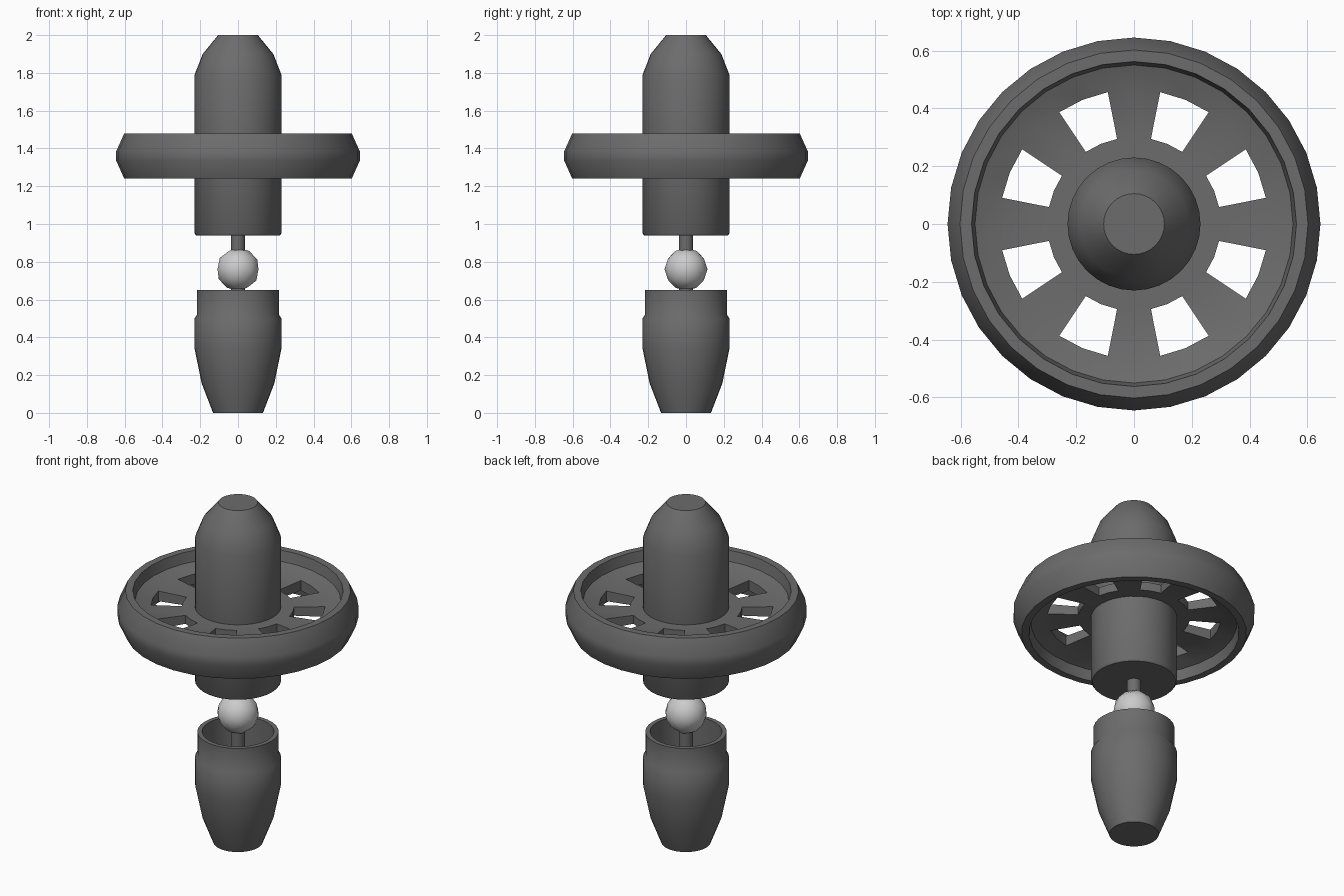
import bpy, bmesh, math

if "Cube" in bpy.data.objects:
    bpy.data.objects.remove(bpy.data.objects["Cube"])

SEG = 32
dark = bpy.data.materials.new("dark_grey")
dark.diffuse_color = (0.15, 0.15, 0.15, 1)
dark.use_nodes = True
dark.node_tree.nodes["Principled BSDF"].inputs["Base Color"].default_value = dark.diffuse_color


def finish(bm, name, angle=50, mat=dark):
    bmesh.ops.remove_doubles(bm, verts=bm.verts, dist=1e-5)
    bmesh.ops.recalc_face_normals(bm, faces=bm.faces)
    me = bpy.data.meshes.new(name)
    bm.to_mesh(me)
    bm.free()
    ob = bpy.data.objects.new(name, me)
    bpy.context.collection.objects.link(ob)
    if mat:
        me.materials.append(mat)
    bpy.ops.object.select_all(action='DESELECT')
    ob.select_set(True)
    bpy.context.view_layer.objects.active = ob
    bpy.ops.object.shade_smooth_by_angle(angle=math.radians(angle))
    return ob


def rings(bm, profile, seg):
    return [[bm.verts.new((r * math.cos(2 * math.pi * k / seg),
                           r * math.sin(2 * math.pi * k / seg), z))
             for r, z in profile] for k in range(seg)]


def revolve(name, profile, seg=SEG):
    """Spin an open profile round z and cap both ends."""
    bm = bmesh.new()
    cols = rings(bm, profile, seg)
    for k in range(seg):
        a, b = cols[k], cols[(k + 1) % seg]
        for i in range(len(profile) - 1):
            bm.faces.new((a[i], b[i], b[i + 1], a[i + 1]))
    bm.faces.new([c[0] for c in cols])
    bm.faces.new([c[-1] for c in cols])
    return finish(bm, name)


# Upper capsule body
revolve("upper_body", [(0.222, 0.94), (0.23, 0.95), (0.23, 1.79),
                       (0.187, 1.90), (0.105, 2.0)])

# Lower open cup with a stepped neck
revolve("lower_cup", [(0.132, 0), (0.192, 0.155), (0.23, 0.34), (0.23, 0.50),
                      (0.217, 0.52), (0.217, 0.65), (0.192, 0.65), (0.192, 0.40)])

# Shaft between the halves
revolve("shaft", [(0.038, 0.40), (0.038, 0.95)], 16)

# Light ball on the shaft
bm = bmesh.new()
bmesh.ops.create_icosphere(bm, subdivisions=2, radius=0.114)
bmesh.ops.translate(bm, verts=bm.verts, vec=(0, 0, 0.76))
finish(bm, "ball", mat=None)

# Spoked wheel: closed section, upper half mirrored about the mid height
MID = 1.36
half = [(0.20, 0.025), (0.30, 0.025), (0.465, 0.03), (0.55, 0.06),
        (0.562, 0.12), (0.602, 0.12), (0.645, 0.025)]
section = [(r, MID + h) for r, h in half] + [(r, MID - h) for r, h in reversed(half)]
n = len(section)
hub_loop = [0, 1, n - 2, n - 1]
rim_loop = list(range(2, n - 2))
bm = bmesh.new()
cols = rings(bm, section, SEG)
for k in range(SEG):
    a, b = cols[k], cols[(k + 1) % SEG]
    # two segments open, two segments spoke
    loops = [hub_loop, rim_loop] if k % 4 in (1, 2) else [list(range(n))]
    for loop in loops:
        for i, j in zip(loop, loop[1:] + loop[:1]):
            bm.faces.new((a[i], b[i], b[j], a[j]))
    if k % 4 in (1, 3):
        bm.faces.new((a[1], a[2], a[n - 3], a[n - 2]))
finish(bm, "spoked_wheel")
